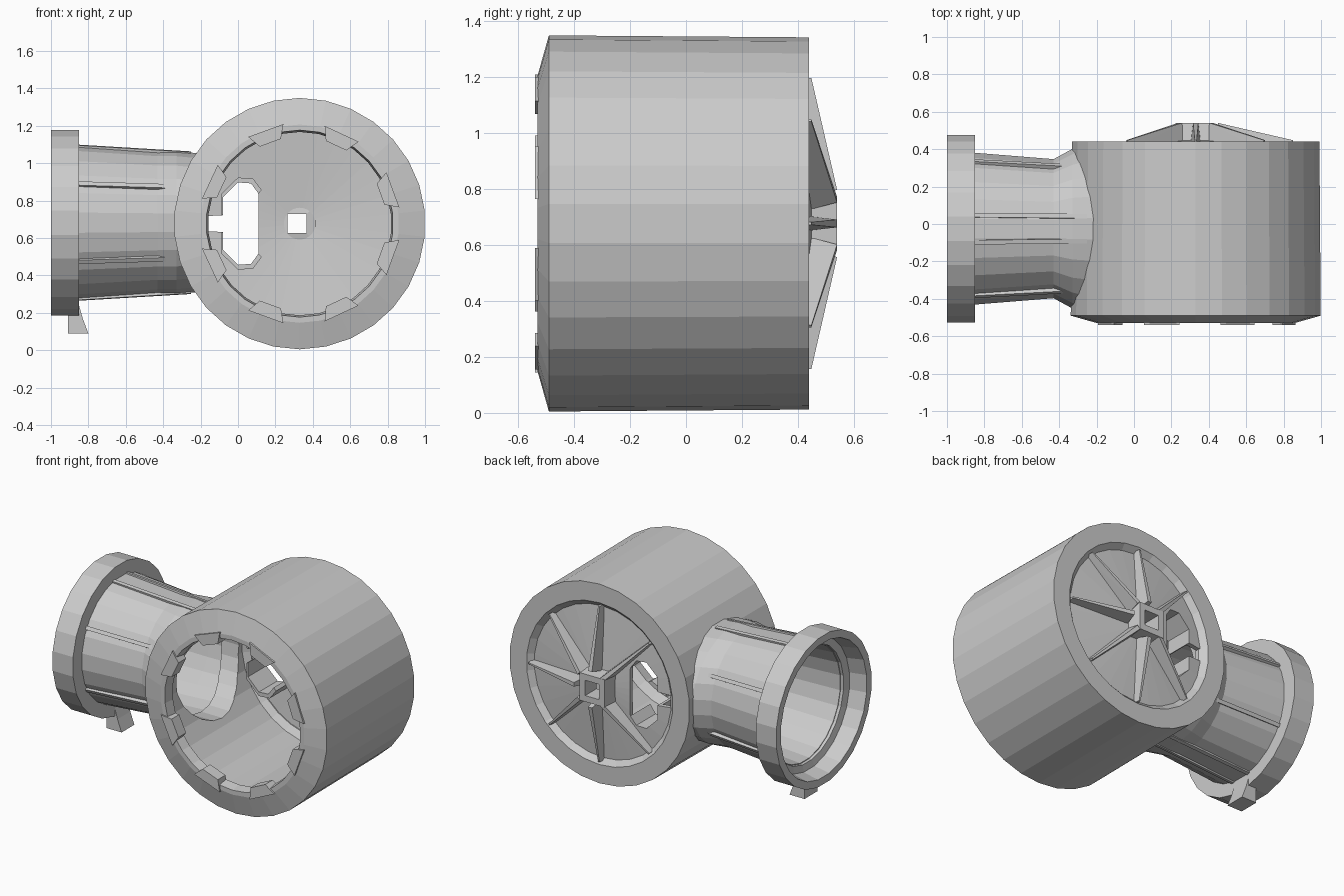
import bpy, bmesh, math
from mathutils import Matrix

if "Cube" in bpy.data.objects:
    bpy.data.objects.remove(bpy.data.objects["Cube"])

CX, CZ = 0.33, 0.677      # drum axis (along y)
PY, PZ = -0.025, 0.682    # pipe axis (along x)


def finish(name, bm):
    bmesh.ops.recalc_face_normals(bm, faces=bm.faces)
    me = bpy.data.meshes.new(name)
    bm.to_mesh(me)
    bm.free()
    ob = bpy.data.objects.new(name, me)
    bpy.context.collection.objects.link(ob)
    return ob


def loft(name, rows, n, point):
    """Closed ring of cross-sections; point(row, angle) gives a position."""
    bm = bmesh.new()
    grid = [[bm.verts.new(point(r, 2 * math.pi * (i + 0.5) / n)) for i in range(n)] for r in rows]
    for a, b in zip(grid, grid[1:] + grid[:1]):
        for i in range(n):
            j = (i + 1) % n
            bm.faces.new((a[i], a[j], b[j], b[i]))
    return finish(name, bm)


def drum_lathe(name, profile, n, cx=CX):
    return loft(name, profile, n, lambda p, a: (cx + p[0] * math.cos(a), p[1], CZ + p[0] * math.sin(a)))


def prism(name, outline, lo, hi, matrix=Matrix()):
    """Extrude an (x, z) outline along y."""
    bm = bmesh.new()
    f = bm.faces.new([bm.verts.new((x, lo, z)) for x, z in outline])
    ext = bmesh.ops.extrude_face_region(bm, geom=[f])
    vs = [v for v in ext["geom"] if isinstance(v, bmesh.types.BMVert)]
    bmesh.ops.translate(bm, verts=vs, vec=(0, hi - lo, 0))
    bmesh.ops.transform(bm, matrix=matrix, verts=bm.verts)
    return finish(name, bm)


def cut(ob, cutter):
    cutter.hide_render = True
    mod = ob.modifiers.new("cut", 'BOOLEAN')
    mod.object, mod.solver = cutter, 'EXACT'
    bpy.context.view_layer.objects.active = ob
    bpy.ops.object.modifier_apply(modifier=mod.name)
    bpy.data.objects.remove(cutter)


# Drum shell with sloping front lip
shell = drum_lathe("drum_shell", [(0.672, -0.49), (0.53, -0.53), (0.50, -0.53), (0.49, -0.46), (0.54, -0.42),
                                  (0.54, 0.34), (0.50, 0.37), (0.50, 0.40), (0.54, 0.44), (0.665, 0.44)], 30)

# Bore joining the drum to the pipe
bm = bmesh.new()
bmesh.ops.create_cone(bm, cap_ends=True, segments=24, radius1=0.33, radius2=0.33, depth=0.7,
                      matrix=Matrix.Translation((-0.25, PY, PZ)) @ Matrix.Rotation(math.pi / 2, 4, 'Y'))
cut(shell, finish("bore_cutter", bm))

# Locking lugs on the front lip
for i, ang in enumerate((20, 65, 110, 155, 205, 250, 295, 340)):
    m = Matrix.Translation((CX, 0, CZ)) @ Matrix.Rotation(-math.radians(ang), 4, 'Y')
    prism(f"lip_lug_{i}", [(0.46, -0.06), (0.53, -0.10), (0.53, 0.10), (0.46, 0.06)], -0.54, -0.46, m)

# Conical back plate with a side window
plate = drum_lathe("back_plate", [(0.515, 0.405), (0.085, 0.45), (0.085, 0.42), (0.515, 0.375)], 30)
half = [(0.11, 0.16), (0.07, 0.215), (0.0, 0.22), (-0.08, 0.14), (-0.08, 0.045), (-0.175, 0.04)]
window = [(x, CZ + z) for x, z in half] + [(x, CZ - z) for x, z in reversed(half)]
cut(plate, prism("window_cutter", window, 0.2, 0.6))

# Short walls running forward from the window
for s in (1, -1):
    for (xa, za), (xb, zb) in zip(half[:4], half[1:5]):
        prism("window_wall", [(xa, CZ + s * za), (xb, CZ + s * zb),
                              (xb * 1.15, CZ + s * zb * 1.12), (xa * 1.15, CZ + s * za * 1.12)], 0.22, 0.40)

# Hub: square frame with a through hole
drum_lathe("hub_frame", [(0.15, 0.43), (0.13, 0.54), (0.072, 0.54), (0.072, 0.42)], 4, 0.315)

# Tapered spokes on the back plate, leaving the window free
for i in range(8):
    ang = 45 * i
    if ang == 180:
        continue
    bm = bmesh.new()
    root = [(0.09, 0.42, -0.028), (0.09, 0.42, 0.028), (0.12, 0.54, 0.014), (0.12, 0.54, -0.014)]
    tip = [(0.52, 0.39, -0.012), (0.52, 0.39, 0.012), (0.52, 0.448, 0.005), (0.52, 0.448, -0.005)]
    bmesh.ops.convex_hull(bm, input=[bm.verts.new(p) for p in root + tip])
    bmesh.ops.transform(bm, verts=bm.verts, matrix=Matrix.Translation((CX, 0, CZ))
                        @ Matrix.Rotation(-math.radians(ang), 4, 'Y'))
    finish(f"spoke_{i}", bm)


# Side pipe: flared where it meets the drum (x None = fit to the drum wall)
def pipe_point(row, a):
    x, ry, rz = row
    y, z = PY + ry * math.cos(a), PZ + rz * math.sin(a)
    if x is None:
        x = CX - math.sqrt(0.62 ** 2 - (z - CZ) ** 2)
    return (x, y, z)


loft("side_pipe", [(None, 0.455, 0.37), (-0.33, 0.43, 0.385), (-0.43, 0.375, 0.385), (-0.86, 0.41, 0.415),
                   (-0.86, 0.375, 0.38), (-0.43, 0.345, 0.35), (None, 0.34, 0.335)], 24, pipe_point)

# Flange at the pipe mouth
loft("pipe_flange", [(-1.0, 0.505, 0.50), (-0.85, 0.505, 0.50), (-0.85, 0.38, 0.385),
                     (-0.88, 0.38, 0.385), (-0.89, 0.43, 0.43), (-1.0, 0.455, 0.45)], 24, pipe_point)

# Thin stiffening ribs along the pipe
for i, ang in enumerate((30, 80, 100, 150, 210, 260, 280, 330)):
    m = Matrix.Translation((0, PY, PZ)) @ Matrix.Rotation(math.radians(ang - 90), 4, 'X')
    prism(f"pipe_rib_{i}", [(-0.86, 0.39), (-0.86, 0.422), (-0.25, 0.385), (-0.25, 0.35)], -0.012, 0.012, m)

# Catch tab below the flange
prism("flange_tab", [(-0.91, 0.20), (-0.85, 0.24), (-0.83, 0.17), (-0.80, 0.09), (-0.91, 0.09), (-0.91, 0.145)],
      -0.085, 0.05)
